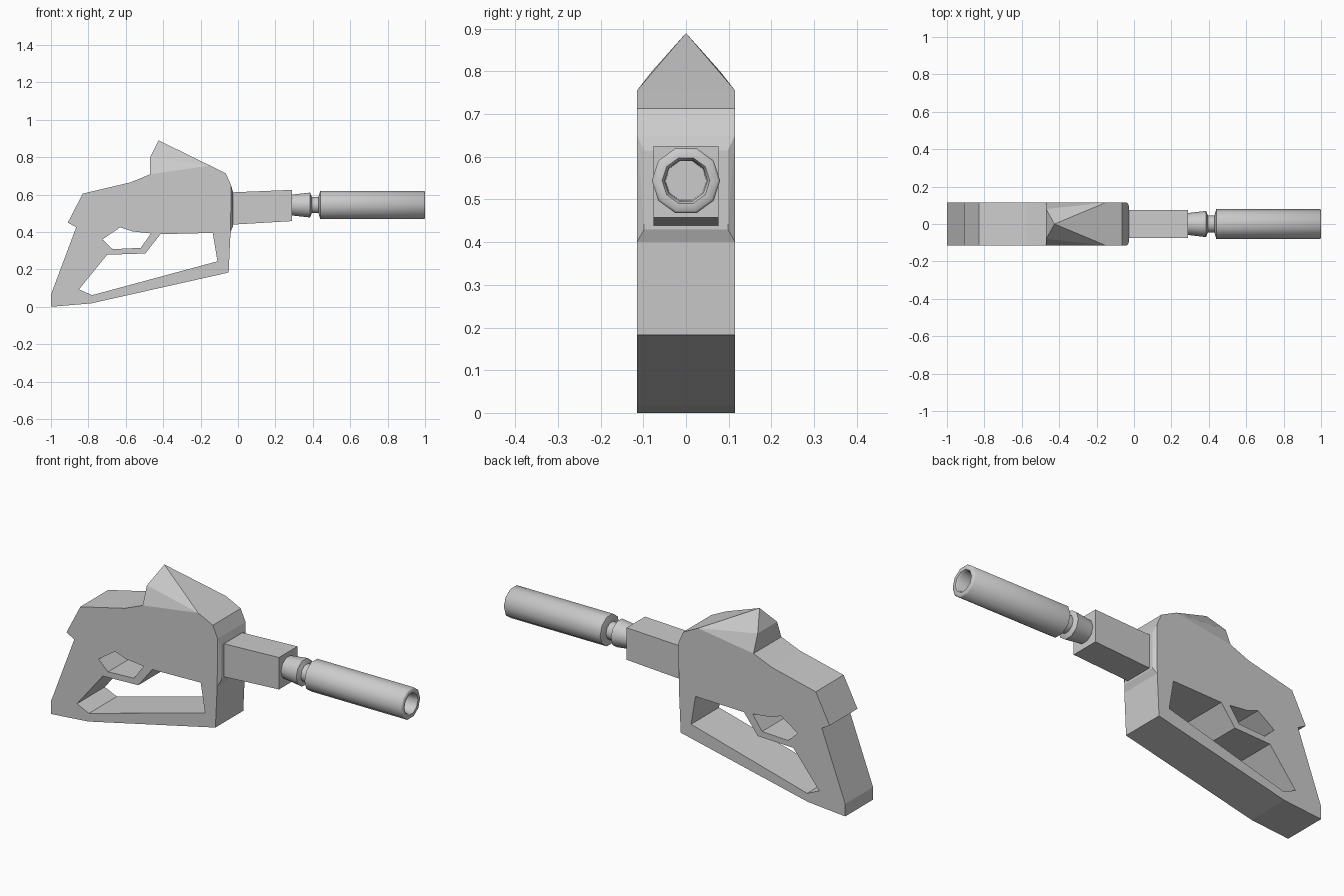
import bpy, bmesh, math
from mathutils import Vector

if "Cube" in bpy.data.objects:
    bpy.data.objects.remove(bpy.data.objects["Cube"], do_unlink=True)

HALF = 0.115
AXIS_Z = 0.544

grey = bpy.data.materials.new("plain grey")
grey.use_nodes = True
grey.diffuse_color = (0.6, 0.6, 0.6, 1)
grey.node_tree.nodes["Principled BSDF"].inputs["Base Color"].default_value = (0.6, 0.6, 0.6, 1)


def finish(bm, name, smooth=False):
    bmesh.ops.recalc_face_normals(bm, faces=bm.faces)
    mesh = bpy.data.meshes.new(name)
    for f in bm.faces:
        f.smooth = smooth
    bm.to_mesh(mesh)
    bm.free()
    mesh.materials.append(grey)
    obj = bpy.data.objects.new(name, mesh)
    bpy.context.collection.objects.link(obj)
    return obj


def plate(name, loops):
    """Flat outline with holes, given thickness along y."""
    bm = bmesh.new()
    for loop in loops:
        vs = [bm.verts.new((x, -HALF, z)) for x, z in loop]
        for a, b in zip(vs, vs[1:] + vs[:1]):
            bm.edges.new((a, b))
    bmesh.ops.triangle_fill(bm, edges=bm.edges[:], use_beauty=True)
    ext = bmesh.ops.extrude_face_region(bm, geom=bm.faces[:])["geom"]
    top = [v for v in ext if isinstance(v, bmesh.types.BMVert)]
    bmesh.ops.translate(bm, verts=top, vec=(0, 2 * HALF, 0))
    bmesh.ops.dissolve_limit(bm, angle_limit=0.01, verts=bm.verts[:], edges=bm.edges[:])
    return finish(bm, name)


def hull(name, points):
    """Convex solid; each (x, y, z) is mirrored across y = 0."""
    bm = bmesh.new()
    for p in {(x, s * y, z) for x, y, z in points for s in (1, -1)}:
        bm.verts.new(p)
    bmesh.ops.convex_hull(bm, input=bm.verts[:])
    bmesh.ops.dissolve_limit(bm, angle_limit=0.01, verts=bm.verts[:], edges=bm.edges[:])
    return finish(bm, name)


def lathe(name, profile, sides=10):
    """Revolve (x, radius) points around the spout axis."""
    bm = bmesh.new()
    rings = []
    for x, r in profile:
        angles = [math.tau * i / sides for i in range(sides)]
        rings.append([bm.verts.new((x, r * math.cos(a), AXIS_Z + r * math.sin(a)))
                      for a in angles])
    for a, b in zip(rings, rings[1:]):
        for i in range(sides):
            j = (i + 1) % sides
            bm.faces.new((a[i], a[j], b[j], b[i]))
    bm.faces.new(rings[0])
    bm.faces.new(rings[-1])
    return finish(bm, name, smooth=True)


# Body with grip, hand guard and trigger loop
outline = [(-1, 0), (-0.785, 0.018), (-0.05, 0.183), (-0.04, 0.4), (-0.037, 0.65),
           (-0.065, 0.713), (-0.15, 0.755), (-0.47, 0.708), (-0.575, 0.665),
           (-0.83, 0.605), (-0.91, 0.45), (-0.865, 0.425), (-1, 0.065)]
guard_hole = [(-0.135, 0.395), (-0.11, 0.243), (-0.78, 0.062), (-0.85, 0.093),
              (-0.7, 0.278), (-0.495, 0.285), (-0.415, 0.388)]
trigger_hole = [(-0.63, 0.425), (-0.725, 0.36), (-0.67, 0.308), (-0.52, 0.315),
                (-0.465, 0.392), (-0.565, 0.403)]
plate("body_and_grip", [outline, guard_hole, trigger_hole])

# Faceted crest on top of the body
hull("top_crest", [(-0.47, HALF, 0.708), (-0.47, 0.08, 0.8),
                   (-0.425, 0, 0.89), (-0.15, HALF, 0.755)])

# Shallow bevelled face where the spout leaves the body
hull("front_collar", [(-0.04, HALF, 0.4), (-0.037, HALF, 0.65),
                      (-0.027, 0.098, 0.43), (-0.027, 0.098, 0.615)])

# Square, slightly rising barrel
hull("barrel_block", [(-0.05, 0.076, 0.611), (-0.05, 0.076, 0.438),
                      (0.29, 0.076, 0.625), (0.29, 0.076, 0.458)])

# Coupling and hollow spout
lathe("spout_coupling", [(0.28, 0.058), (0.3, 0.06), (0.385, 0.07), (0.395, 0.046), (0.45, 0.046)])
spout = lathe("spout", [(0.43, 0.046), (0.44, 0.08), (0.995, 0.08), (1, 0.074),
                        (1, 0.056), (0.99, 0.05), (0.88, 0.048)])

# Crisp edges on the turned parts
bpy.ops.object.select_all(action='DESELECT')
for name in ("spout_coupling", "spout"):
    bpy.data.objects[name].select_set(True)
bpy.context.view_layer.objects.active = spout
bpy.ops.object.shade_smooth_by_angle(angle=math.radians(50))
